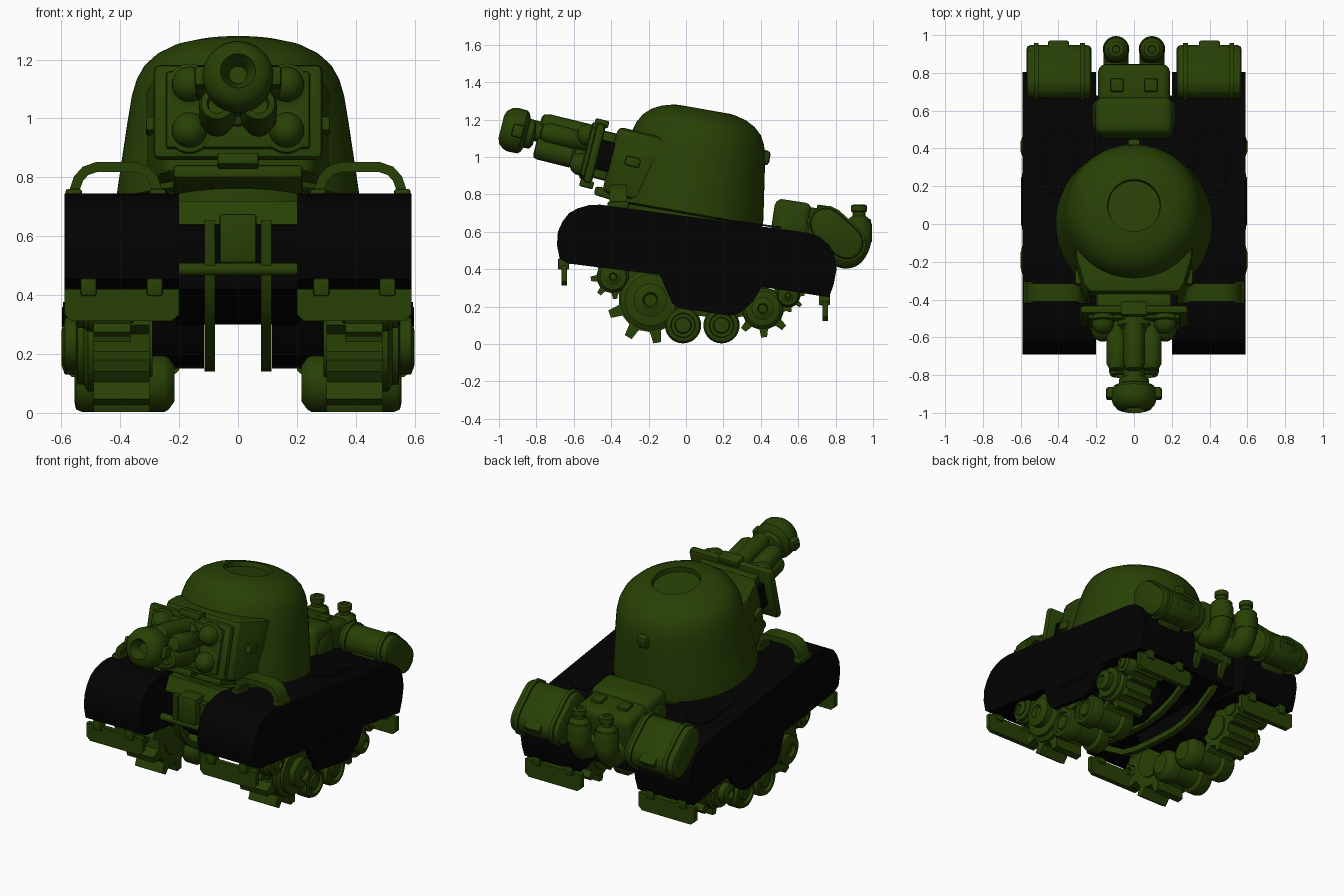
import bpy, bmesh, math
from mathutils import Matrix, Vector

if "Cube" in bpy.data.objects:
    bpy.data.objects.remove(bpy.data.objects["Cube"])


def colour(name, rgb):
    m = bpy.data.materials.new(name)
    m.diffuse_color = (*rgb, 1)
    m.use_nodes = True
    m.node_tree.nodes["Principled BSDF"].inputs["Base Color"].default_value = m.diffuse_color
    return m


GREEN = colour("olive_green", (0.021, 0.052, 0.0015))
BLACK = colour("black", (0.0007, 0.0007, 0.0007))
I = Matrix.Identity(4)


def frame(x, y, z, deg=0):
    return Matrix.Translation((x, y, z)) @ Matrix.Rotation(math.radians(deg), 4, 'X')


def finish(name, bm, mat=GREEN, M=I, mirror=False, bevel=0, seg=2):
    if bevel:
        bmesh.ops.bevel(bm, geom=bm.edges[:], offset=bevel, segments=seg, profile=0.5,
                        affect='EDGES', clamp_overlap=True)
    bmesh.ops.transform(bm, matrix=M, verts=bm.verts)
    bmesh.ops.recalc_face_normals(bm, faces=bm.faces)
    me = bpy.data.meshes.new(name)
    bm.to_mesh(me)
    bm.free()
    me.materials.append(mat)
    ob = bpy.data.objects.new(name, me)
    bpy.context.collection.objects.link(ob)
    if mirror:
        ob.modifiers.new("Mirror", 'MIRROR').use_mirror_merge = False
    return ob


def box(name, c, s, mat=GREEN, M=I, mirror=False, bevel=0.008, seg=2):
    bm = bmesh.new()
    bmesh.ops.create_cube(bm, size=1)
    bmesh.ops.transform(bm, matrix=Matrix.Translation(c) @ Matrix.Diagonal((*s, 1)), verts=bm.verts)
    return finish(name, bm, mat, M, mirror, bevel, seg)


def prism(name, pts, a, b, mat=GREEN, axis='X', M=I, mirror=False, bevel=0):
    """Outline in YZ swept along X, or in XZ swept along Y."""
    bm = bmesh.new()
    rings = [[bm.verts.new((t, p, q) if axis == 'X' else (p, t, q)) for p, q in pts] for t in (a, b)]
    n = len(pts)
    for r in rings:
        bm.faces.new(r)
    for i in range(n):
        j = (i + 1) % n
        bm.faces.new((rings[0][i], rings[0][j], rings[1][j], rings[1][i]))
    return finish(name, bm, mat, M, mirror, bevel)


def lathe(name, prof, M=I, mat=GREEN, axis='Z', n=32, mirror=False):
    """Revolve (radius, height); axis F points forward (-Y), axis X points right."""
    bm = bmesh.new()
    vs = [bm.verts.new((r, 0, h)) for r, h in prof]
    es = [bm.edges.new(e) for e in zip(vs, vs[1:])]
    bmesh.ops.spin(bm, geom=vs + es, cent=(0, 0, 0), axis=(0, 0, 1), angle=math.tau, steps=n)
    bmesh.ops.remove_doubles(bm, verts=bm.verts, dist=1e-5)
    R = {'Z': I, 'F': Matrix.Rotation(math.pi / 2, 4, 'X'), 'X': Matrix.Rotation(math.pi / 2, 4, 'Y')}[axis]
    return finish(name, bm, mat, M @ R, mirror)


def ribbon(path, t):
    """Closed outline of constant thickness along an open path."""
    P, L, R = [Vector(p) for p in path], [], []
    for i, p in enumerate(P):
        d = (P[min(i + 1, len(P) - 1)] - P[max(i - 1, 0)]).normalized()
        nrm = Vector((-d.y, d.x)) * t / 2
        L.append(tuple(p + nrm))
        R.append(tuple(p - nrm))
    return L + R[::-1]


def stadium(length, width, n=8):
    r, h = width / 2, length / 2 - width / 2
    return [((h if k < n + 1 else -h) + r * math.cos(a), r * math.sin(a))
            for k in range(2 * n + 2)
            for a in [-math.pi / 2 + math.pi * (k if k <= n else k - 1) / n]]


# Track covers: upper shell, outer skirt with drop, inner lower hull
top = [(-.675, .455), (-.69, .53), (-.685, .6), (-.66, .655), (-.625, .70), (-.58, .725), (-.52, .742), (-.46, .745),
       (.65, .595), (.71, .575), (.765, .53), (.795, .47), (.805, .4), (.79, .32), (.765, .25)]
drop = [(.405, .305), (.36, .23), (.315, .185), (.275, .16), (.235, .15), (-.05, .195), (-.075, .22), (-.14, .37)]
prism("track_cover", top + [(.405, .305), (-.14, .37), (-.63, .43)], .2, .59, BLACK, mirror=True)
prism("side_skirt", top + drop + [(-.63, .43)], .56, .59, BLACK, mirror=True)
prism("lower_hull", [(-.14, .4), (.42, .4)] + drop, .115, .34, BLACK, mirror=True)
M = frame(0, .12, .325, -8.5)
prism("skirt_slot", stadium(.3, .07), .589, .594, BLACK, M=M, mirror=True)
prism("skirt_slot_inset", stadium(.26, .035), .593, .597, BLACK, M=M, mirror=True)
M = frame(.4, .33, .645, -7.7) @ Matrix.Rotation(math.pi / 2, 4, 'Y')
prism("cover_top_panel", stadium(.36, .17), -.006, .003, BLACK, M=M, mirror=True)

# Central hull between the covers
prism("centre_hull", [(-.42, .42), (-.43, .62), (-.36, .7), (.6, .58), (.68, .5), (.68, .3), (-.12, .3)], -.21, .21, BLACK)
prism("hull_front_plate", [(-.44, .64), (-.40, .72), (-.3, .72), (-.3, .62)], -.2, .2)
box("front_box", (0, -.46, .593), (.125, .1, .165))
rail = [(-.475, .655), (-.47, .5), (-.44, .4), (-.36, .31), (-.2, .21), (-.08, .18), (.05, .168), (.24, .158), (.36, .17),
        (.48, .21), (.6, .28), (.68, .36), (.715, .43), (.72, .52)]
prism("belly_rail", ribbon(rail, .035), .078, .113, mirror=True)
lathe("front_crossbar", [(0, -.2), (.022, -.2), (.022, .2), (0, .2)], frame(0, -.47, .488), axis='X', n=16)

# Mud flaps with hinges, front and rear
for nm, y, z in (("front", -.65, .365), ("rear", .745, .175)):
    prism(nm + "_mud_flap", [(.2, z + .055), (.59, z + .055), (.59, z - .03), (.565, z - .053), (.225, z - .053),
          (.2, z - .03)], y - .015, y + .015, axis='Y', mirror=True)
    for x in (.283, .508):
        box(nm + "_flap_hinge", (x, y - .005, z + .062), (.055, .06, .06), mirror=True)

# Lifting handles on the covers
arch = [(.272, .72), (.276, .76), (.288, .795), (.312, .822), (.35, .835),
        (.48, .835), (.518, .822), (.542, .795), (.554, .76), (.558, .72)]
prism("handle", ribbon(arch, .034), -.41, -.315, axis='Y', mirror=True)
for x in (.272, .558):
    box("handle_foot", (x, -.363, .743), (.055, .115, .035), mirror=True)


# Running gear
def gear(name, y, z, r, teeth, x0, hub, phase=.1):
    pts = []
    for k in range(teeth):
        for f, s in ((-.25, .74), (-.13, 1), (.13, 1), (.25, .74)):
            a = math.tau * (k + f) / teeth - math.pi / 2 + phase
            pts.append((y + r * s * math.cos(a), z + r * s * math.sin(a)))
    prism(name, pts, x0, .49, mirror=True)
    q = r * .7
    lathe(name + "_hub", [(0, x0 - .01), (q * .7, x0 - .01), (q * .7, x0 + .02), (q, x0 + .03), (q, .51), (q * .85, .525),
          (q * .85, .545), (q * .55, .55), (q * .55, hub - .012), (q * .25, hub), (q * .2, hub - .02), (0, hub - .02)],
          frame(0, y, z), axis='X', n=24, mirror=True)


gear("drive_sprocket", -.19, .235, .232, 9, .30, .6, .157)
gear("front_gear", -.39, .36, .12, 8, .365, .57)
gear("rear_sprocket", .41, .19, .155, 8, .30, .6, .05)
gear("rear_gear", .545, .26, .09, 8, .30, .57)
for y in (-.016, .19):
    lathe("road_wheel", [(0, .215), (.06, .215), (.088, .235), (.097, .25), (.097, .31), (.075, .325), (.075, .455),
          (.097, .47), (.097, .53), (.088, .55), (.066, .555), (.062, .535), (.045, .535), (.04, .55), (0, .555)],
          frame(0, y, .1), axis='X', n=28, mirror=True)

# Turret dome with recessed hatch
T = frame(0, 0, .695, -10)
lathe("turret", [(0, 0), (.40, 0), (.415, .01), (.413, .04), (.397, .15), (.375, .3), (.36, .39), (.345, .44), (.32, .485),
      (.28, .522), (.23, .548), (.17, .564), (.14, .568), (.137, .538), (0, .538)], T, n=64)
lathe("turret_ring", [(0, -.1), (.37, -.1), (.385, -.03), (.385, 0), (0, 0)], T, n=48)
box("turret_rear_lug", (0, .355, .37), (.07, .07, .08), M=T, bevel=.02)
# Gun housing on the turret front, tapering toward the mantlet
G = frame(0, -.49, 1.02, -14)
half = [(.09, .24), (.14, .27), (.28, .31), (.42, .31)]
prism("gun_housing", half + [(y, -x) for y, x in half[::-1]], -.17, .19, M=G @ Matrix.Rotation(math.pi / 2, 4, 'Y'), bevel=.035)
prism("housing_chin", [(.05, -.215), (.05, -.17), (.35, -.14), (.35, -.235)], -.22, .22, M=G, bevel=.012)
box("housing_side_block", (.295, .21, .005), (.035, .08, .05), M=G, mirror=True)
box("mantlet_bellows", (0, .06, 0), (.40, .1, .26), M=G, bevel=.02)
box("bellows_side", (.205, .06, 0), (.05, .09, .16), BLACK, M=G, mirror=True)
box("mantlet_plate", (0, 0, 0), (.575, .05, .33), M=G, bevel=.022)
box("mantlet_inner_plate", (0, -.03, 0), (.49, .03, .27), M=G, bevel=.012)
for z in (-.075, .085):
    lathe("mantlet_dome", [(.075, .02), (.075, .045), (.06, .05), (.058, .075), (.042, .1), (.022, .112), (0, .115)],
          G @ Matrix.Translation((.165, 0, z)), axis='F', n=24, mirror=True)
for z in (-.17, .165):
    box("mantlet_clamp", (0, .0, z), (.14, .075, .04), M=G)

# Gun: main tube, two lower tubes, muzzle
lathe("main_barrel", [(.1, .02), (.1, .07), (.075, .09), (.07, .2), (.055, .22), (.055, .46), (0, .46)],
      G @ Matrix.Translation((0, 0, .04)), axis='F')
lathe("upper_tube", [(.055, .02), (.055, .28), (.045, .31), (.03, .32), (0, .32)],
      G @ Matrix.Translation((0, 0, .09)), axis='F', n=24)
lathe("lower_tube", [(.05, .02), (.05, .1), (.062, .115), (.062, .29), (.055, .31), (.035, .315), (.03, .28), (0, .28)],
      G @ Matrix.Translation((.07, 0, -.045)), axis='F', n=24, mirror=True)
lathe("side_tube", [(.045, .02), (.045, .1), (.055, .12), (.055, .27), (.04, .3), (0, .31)],
      G @ Matrix.Translation((.09, 0, .045)), axis='F', n=24, mirror=True)
lathe("muzzle", [(.055, .33), (.078, .345), (.08, .375), (.105, .385), (.118, .40), (.12, .455), (.112, .48), (.09, .507),
      (.06, .517), (.053, .5), (.03, .46), (.028, .42), (0, .42)], G @ Matrix.Translation((0, 0, .017)), axis='F')
box("muzzle_lug", (.12, -.425, .017), (.055, .06, .07), M=G, mirror=True, bevel=.012)

# Rear engine block
E = frame(0, .6, .64, -8.5)
box("engine_block", (0, -.04, .0), (.41, .2, .24), M=E, bevel=.04, seg=3)
box("engine_rear", (0, .12, -.02), (.38, .24, .24), M=E, bevel=.04, seg=3)
lathe("engine_side_cap", [(0, 0), (.08, 0), (.08, .21), (.06, .22), (0, .22)], frame(0, .57, .63), axis='X', n=24, mirror=True)
for y in (-.1, .1):
    box("engine_clamp", (.09, y + .02, .1), (.07, .07, .04), M=E, mirror=True)
box("engine_mount", (0, .62, .5), (.3, .22, .16))

# Exhausts: bent pipe with a capped stack
cu = bpy.data.curves.new("exhaust_pipe", 'CURVE')
cu.dimensions, cu.bevel_depth, cu.bevel_resolution, cu.use_fill_caps = '3D', .066, 5, True
sp = cu.splines.new('NURBS')
path = [(.74, .56), (.8, .48), (.88, .46), (.925, .53), (.93, .6), (.925, .66)]
sp.points.add(len(path) - 1)
for p, (y, z) in zip(sp.points, path):
    p.co = (.095, y, z, 1)
sp.use_endpoint_u, sp.order_u = True, 3
cu.materials.append(GREEN)
ob = bpy.data.objects.new("exhaust_pipe", cu)
bpy.context.collection.objects.link(ob)
ob.modifiers.new("Mirror", 'MIRROR').use_mirror_merge = False
lathe("exhaust_stack", [(0, -.1), (.07, -.1), (.07, -.01), (.06, .02), (.035, .04), (.035, .06), (.042, .065), (.042, .095),
      (.03, .1), (.02, .1), (.018, .07), (0, .07)], frame(.095, .925, .645), n=24, mirror=True)

# Stowage drums on the rear corners, with straps and caps
D = frame(0, .805, .59, -42)
for nm, a, b, s, bev in (("drum", .225, .57, 0, .05), ("strap_inner", .26, .285, .022, 0), ("strap_outer", .505, .53, .022, 0)):
    prism("stowage_" + nm, stadium(.33 + s, .18 + s, 6), a, b, M=D, mirror=True, bevel=bev)
box("drum_cap", (.4, .125, .04), (.11, .06, .08), M=D, mirror=True)
box("drum_bracket", (.4, .0, -.08), (.16, .2, .08), M=D, mirror=True)

# Smooth rounded surfaces, keep edges crisp
bpy.ops.object.select_all(action='DESELECT')
for o in bpy.data.objects:
    if o.type == 'MESH':
        o.select_set(True)
        bpy.context.view_layer.objects.active = o
bpy.ops.object.shade_smooth_by_angle(angle=math.radians(35))
